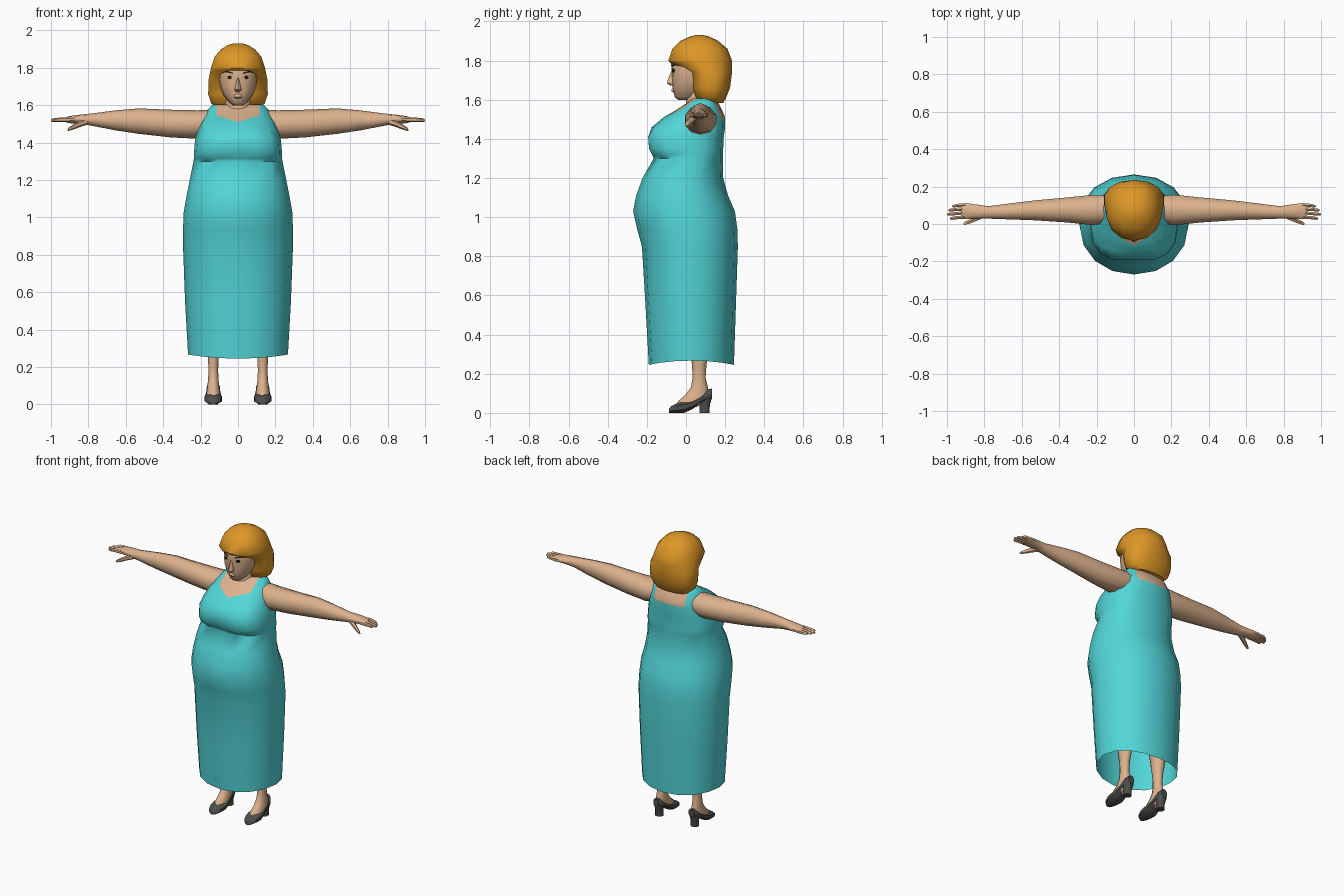
import bpy, bmesh, math
from mathutils import Vector
from mathutils.bvhtree import BVHTree


def material(name, r, g, b):
    m = bpy.data.materials.new(name)
    m.diffuse_color = (r, g, b, 1)
    return m


SKIN = material("skin", 0.72, 0.445, 0.27)
TEAL = material("turquoise_cloth", 0.085, 0.67, 0.69)
HAIR = material("orange_hair", 0.73, 0.31, 0.02)
SHOE = material("dark_grey_leather", 0.075, 0.075, 0.07)
EYE = material("dark_eyes", 0.012, 0.01, 0.01)


def ring(c, u, v, n=16, p=2.0, off=0.0):
    """Closed (super)elliptical ring around c, spanned by u and v."""
    c, u, v = Vector(c), Vector(u), Vector(v)
    pw = lambda t: math.copysign(abs(t) ** (2 / p), t) if abs(t) > 1e-6 else 0
    angles = [2 * math.pi * (i + off) / n for i in range(n)]
    return [c + u * pw(math.sin(a)) + v * pw(math.cos(a)) for a in angles]


def oval(z, front, back, half, n=16, p=2.0):
    """Horizontal ring given by its front, back and half width."""
    return ring((0, (front + back) / 2, z), (half, 0, 0), (0, (front - back) / 2, 0), n, p)


def finish(name, bm, mats, mirror=False, angle=50):
    bmesh.ops.recalc_face_normals(bm, faces=bm.faces)
    me = bpy.data.meshes.new(name)
    bm.to_mesh(me)
    bm.free()
    for m in mats:
        me.materials.append(m)
    me.shade_smooth()
    me.set_sharp_from_angle(angle=math.radians(angle))
    ob = bpy.data.objects.new(name, me)
    bpy.context.collection.objects.link(ob)
    if mirror:
        ob.modifiers.new("mirror", 'MIRROR')
    return ob


def loft(rings, cap_start=True, cap_end=True):
    bm = bmesh.new()
    loops = [[bm.verts.new(p) for p in r] for r in rings]
    n = len(loops[0])
    for a, b in zip(loops, loops[1:]):
        for i in range(n):
            j = (i + 1) % n
            bm.faces.new((a[i], a[j], b[j], b[i]))
    if cap_start:
        bm.faces.new(loops[0][::-1])
    if cap_end:
        bm.faces.new(loops[-1])
    return bm


def limb(name, sections, mat, n=8):
    """Mirrored tube running along x; sections are (x, y, z, ry, rz)."""
    rings = [ring((x, y, z), (0, ry, 0), (0, 0, rz), n) for x, y, z, ry, rz in sections]
    return finish(name, loft(rings), [mat], mirror=True)


# dress and upper torso: open at the hem, neckline cut in as skin faces
body = [
    (0.245, -0.19, 0.245, 0.267, 2.1), (0.55, -0.207, 0.255, 0.283, 2.1),
    (0.85, -0.225, 0.265, 0.294, 2.1), (0.94, -0.25, 0.262, 0.294, 2.1),
    (1.03, -0.27, 0.25, 0.29, 2.1), (1.11, -0.255, 0.215, 0.276, 2.1),
    (1.20, -0.222, 0.19, 0.258, 2.2), (1.30, -0.165, 0.19, 0.238, 2.3),
    (1.315, -0.182, 0.19, 0.236, 2.6), (1.35, -0.2, 0.19, 0.235, 2.7),
    (1.41, -0.205, 0.193, 0.23, 2.6), (1.46, -0.175, 0.2, 0.218, 2.5),
    (1.51, -0.115, 0.2, 0.2, 2.4), (1.545, -0.055, 0.185, 0.18, 2.4),
    (1.58, 0.0, 0.168, 0.16, 2.4), (1.605, 0.03, 0.15, 0.135, 2.4)]
rings = [oval(z, f, b, h, 16, p) for z, f, b, h, p in body]
for v in rings[0]:                       # hem lifts at the sides
    v.z += 0.022 * (v.x / 0.267) ** 2
for k, dip in ((8, 0.018), (9, 0.016), (10, 0.012)):   # valley between the breasts
    rings[k][0].y += dip
bm = loft(rings, cap_start=False)
for co, no in (((0.115, 0, 0), (1, 0, 0)), ((-0.115, 0, 0), (1, 0, 0)),
               ((0, 0, 1.51), (0.3, 0, 1)), ((0, 0, 1.51), (-0.3, 0, 1)),
               ((0, 0, 1.5), (0, 0, 1))):
    faces = [f for f in bm.faces if f.calc_center_median().z > 1.46]
    geom = list({g for f in faces for g in (*f.verts, *f.edges)}) + faces
    bmesh.ops.bisect_plane(bm, geom=geom, plane_co=co, plane_no=no, dist=1e-5)
for f in bm.faces:
    c = f.calc_center_median()
    low = 1.51 + 0.3 * abs(c.x) if c.y < 0.07 else 1.5
    f.material_index = int(abs(c.x) < 0.115 and c.z > low)
finish("dress", bm, [TEAL, SKIN], angle=60)

# neck and head
finish("neck", loft([oval(z, f, b, h, 12) for z, f, b, h in (
    (1.53, -0.02, 0.16, 0.085), (1.58, 0.0, 0.15, 0.075), (1.68, 0.0, 0.13, 0.065))]), [SKIN])
head = finish("head", loft([oval(z, f, b, h, 16, 2.2) for z, f, b, h in (
    (1.598, -0.04, 0.04, 0.025), (1.615, -0.058, 0.08, 0.047), (1.655, -0.068, 0.12, 0.078),
    (1.70, -0.072, 0.14, 0.096), (1.75, -0.074, 0.15, 0.103), (1.80, -0.077, 0.15, 0.1),
    (1.87, -0.03, 0.12, 0.06))]), [SKIN])
finish("nose", loft([oval(z, f, -0.05, h, 8) for z, f, h in (
    (1.672, -0.078, 0.012), (1.683, -0.098, 0.019), (1.70, -0.094, 0.014),
    (1.745, -0.075, 0.007))]), [SKIN])
finish("lips", loft([oval(z, f, -0.045, h, 8) for z, f, h in (
    (1.634, -0.062, 0.014), (1.644, -0.074, 0.024), (1.655, -0.073, 0.022),
    (1.662, -0.066, 0.012))]), [SKIN])

# eyes and brows: thin plates laid on the face
tree = BVHTree.FromPolygons([v.co for v in head.data.vertices],
                            [p.vertices for p in head.data.polygons])


def plate(name, columns):
    """Strip of quads from (x, z_low, z_high) columns, projected on the face."""
    bm = bmesh.new()
    rows = []
    for x, lo, hi in columns:
        hits = [tree.ray_cast(Vector((x, -1, z)), Vector((0, 1, 0)))[0] for z in (lo, hi)]
        rows.append([bm.verts.new((h.x, h.y + d, h.z)) for h, d in (
            (hits[0], -0.004), (hits[1], -0.004), (hits[1], 0.003), (hits[0], 0.003))])
    for a, b in zip(rows, rows[1:]):
        for i in range(4):
            j = (i + 1) % 4
            bm.faces.new((a[i], a[j], b[j], b[i]))
    bm.faces.new(rows[0])
    bm.faces.new(rows[-1][::-1])
    finish(name, bm, [EYE], mirror=True, angle=30)


plate("eyes", [(0.034, 1.744, 1.754), (0.044, 1.738, 1.76), (0.055, 1.744, 1.754)])
plate("eyebrows", [(0.026, 1.766, 1.773), (0.04, 1.771, 1.779),
                   (0.06, 1.776, 1.783), (0.08, 1.773, 1.777)])

# bobbed hair: fringe overhangs the face, lower part sits behind it
finish("hair", loft([oval(z, f, b, h, 14, p) for z, f, b, h, p in (
    (1.583, 0.09, 0.19, 0.115, 2.2), (1.61, 0.045, 0.205, 0.146, 2.4),
    (1.66, 0.03, 0.225, 0.163, 2.4), (1.74, 0.01, 0.235, 0.16, 2.3),
    (1.788, -0.08, 0.236, 0.15, 2.2), (1.80, -0.09, 0.235, 0.148, 2.2),
    (1.86, -0.07, 0.212, 0.127, 2.2), (1.90, -0.03, 0.165, 0.092, 2.2),
    (1.922, 0.02, 0.12, 0.055, 2.0), (1.93, 0.045, 0.09, 0.025, 2.0))]), [HAIR])

# arms, palms included
limb("arms", [
    (0.13, 0.08, 1.505, 0.075, 0.07), (0.22, 0.075, 1.497, 0.085, 0.076),
    (0.36, 0.075, 1.502, 0.07, 0.074), (0.53, 0.073, 1.515, 0.056, 0.068),
    (0.65, 0.068, 1.519, 0.046, 0.054), (0.78, 0.062, 1.523, 0.035, 0.033),
    (0.84, 0.066, 1.525, 0.04, 0.025), (0.90, 0.069, 1.523, 0.045, 0.019),
    (0.925, 0.069, 1.522, 0.042, 0.012)], SKIN, 10)

# fingers and thumb
for i, (y, tip) in enumerate(((0.036, 0.985), (0.058, 1.0), (0.08, 0.993), (0.101, 0.972))):
    limb(f"finger_{i + 1}", [
        (0.9, y, 1.523, 0.011, 0.014), (0.95, y - 0.002, 1.522, 0.01, 0.012),
        (tip - 0.01, y - 0.006, 1.52, 0.009, 0.01), (tip, y - 0.007, 1.519, 0.004, 0.005)], SKIN, 6)
limb("thumb", [
    (0.80, 0.05, 1.515, 0.018, 0.018), (0.84, 0.032, 1.502, 0.017, 0.017),
    (0.88, 0.013, 1.484, 0.013, 0.014), (0.905, 0.003, 1.472, 0.009, 0.009),
    (0.912, 0.0, 1.468, 0.004, 0.004)], SKIN, 6)

# legs with feet
LEG_X = 0.132
finish("legs", loft([ring((LEG_X, (f + b) / 2, z), (h, 0, 0), (0, (f - b) / 2, 0), 10)
                     for z, f, b, h in (
    (0.03, -0.055, 0.05, 0.036), (0.06, -0.04, 0.11, 0.038), (0.09, -0.005, 0.12, 0.034),
    (0.13, 0.025, 0.112, 0.03), (0.18, 0.034, 0.1, 0.027), (0.25, 0.03, 0.105, 0.03),
    (0.40, 0.01, 0.135, 0.05), (0.55, 0.0, 0.13, 0.055), (0.9, -0.04, 0.16, 0.1))]),
    [SKIN], mirror=True)

# court shoes: uppers lofted from toe to heel, then the block heels
k = 1 / math.cos(math.pi / 8)
finish("shoes", loft([ring((LEG_X, y, (lo + hi) / 2), (h * k, 0, 0), (0, 0, (hi - lo) / 2 * k), 8, 2, 0.5)
                      for y, lo, hi, h in (
    (-0.088, 0.0, 0.02, 0.016), (-0.075, 0.0, 0.035, 0.032), (-0.045, 0.0, 0.05, 0.043),
    (-0.01, 0.0, 0.06, 0.047), (0.03, 0.018, 0.066, 0.042), (0.07, 0.045, 0.085, 0.037),
    (0.11, 0.06, 0.118, 0.034), (0.132, 0.07, 0.125, 0.02))]), [SHOE], mirror=True)
finish("shoe_heels", loft([ring((LEG_X, y, z), (h, 0, 0), (0, d, 0), 8, 2, 0.5)
                           for z, y, h, d in (
    (0.0, 0.095, 0.027, 0.027), (0.04, 0.096, 0.026, 0.028), (0.08, 0.1, 0.033, 0.036))]),
    [SHOE], mirror=True)
